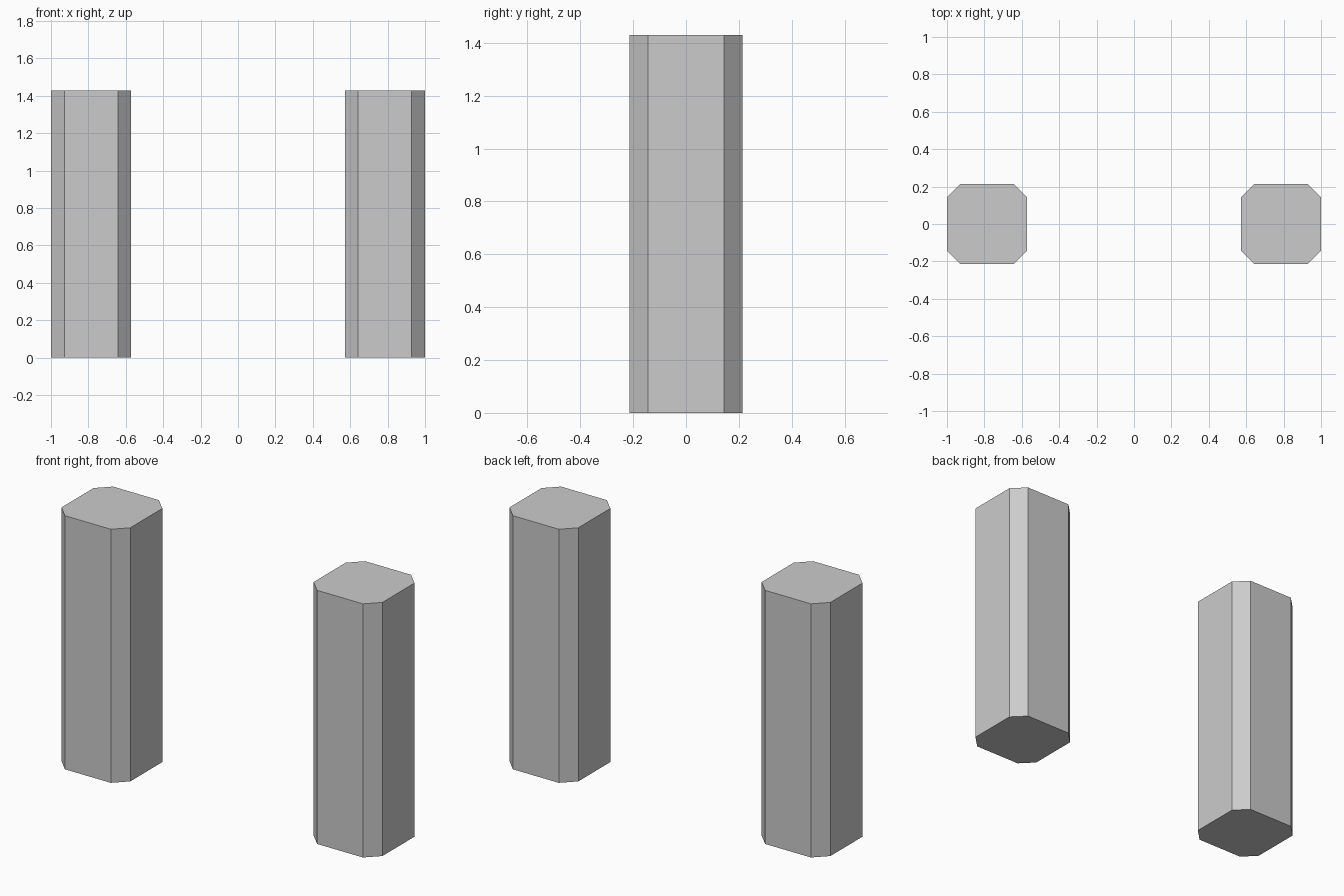
import bpy, bmesh

if "Cube" in bpy.data.objects:
    bpy.data.objects.remove(bpy.data.objects["Cube"])

U = 1 / 7                      # base module: total width is 14 modules
HALF, CHAMFER, HEIGHT = 1.5 * U, 0.5 * U, 10 * U


def chamfered_post(name, x):
    """Square post with chamfered vertical edges, standing on z = 0."""
    a, b = HALF, HALF - CHAMFER
    outline = [(a, -b), (a, b), (b, a), (-b, a), (-a, b), (-a, -b), (-b, -a), (b, -a)]
    bm = bmesh.new()
    base = bm.faces.new([bm.verts.new((px, py, 0)) for px, py in outline])
    top = bmesh.ops.extrude_face_region(bm, geom=[base], use_keep_orig=True)["geom"]
    bmesh.ops.translate(bm, vec=(0, 0, HEIGHT),
                        verts=[g for g in top if isinstance(g, bmesh.types.BMVert)])
    bmesh.ops.recalc_face_normals(bm, faces=bm.faces)
    mesh = bpy.data.meshes.new(name)
    bm.to_mesh(mesh)
    bm.free()
    obj = bpy.data.objects.new(name, mesh)
    obj.location.x = x
    bpy.context.collection.objects.link(obj)


# Matching pair of posts
for name, side in (("left_post", -1), ("right_post", 1)):
    chamfered_post(name, side * (1 - HALF))
